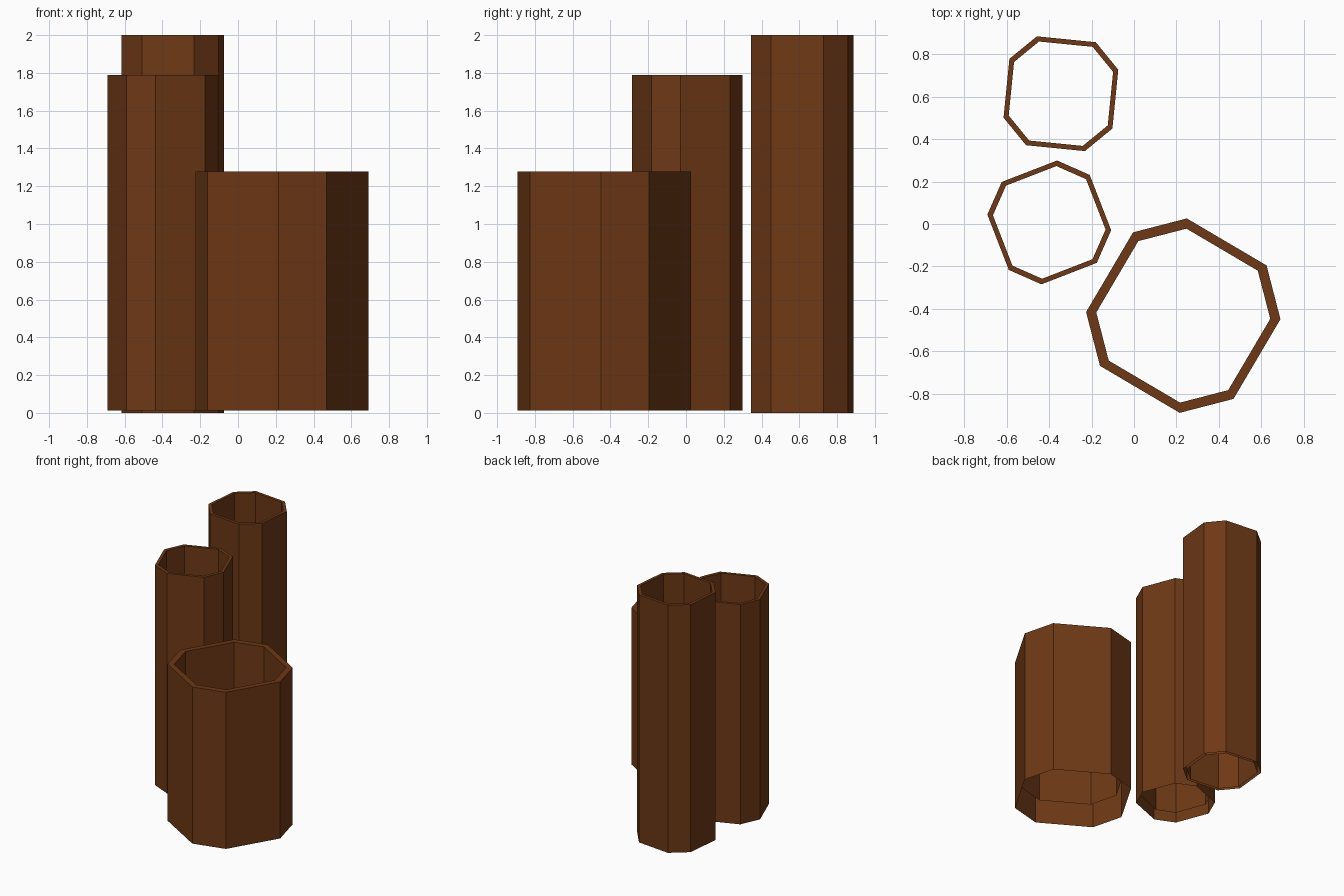
import bpy, bmesh, math

if "Cube" in bpy.data.objects:
    bpy.data.objects.remove(bpy.data.objects["Cube"])

# shared brown material
mat = bpy.data.materials.new("brown")
mat.diffuse_color = (0.155, 0.04, 0.008, 1)
mat.use_nodes = True
mat.node_tree.nodes["Principled BSDF"].inputs["Base Color"].default_value = mat.diffuse_color


def tube(name, x, y, radius, turn, z0, z1, inner, lift):
    """Open octagonal tube with alternating short and long sides."""
    bm = bmesh.new()

    def ring(r, z):
        angles = [math.radians(turn + 90 * k + s) for k in range(4) for s in (-16.6, 16.6)]
        return [bm.verts.new((x + r * math.cos(a), y + r * math.sin(a), z)) for a in angles]

    # outer wall, flat top rim, inner wall ending above the foot
    rings = [ring(radius, z0), ring(radius, z1),
             ring(radius * inner, z1), ring(radius * inner, z0 + lift)]
    for a, b in zip(rings, rings[1:]):
        for i in range(8):
            j = (i + 1) % 8
            bm.faces.new((a[i], a[j], b[j], b[i]))
    mesh = bpy.data.meshes.new(name)
    bm.to_mesh(mesh)
    bm.free()
    mesh.materials.append(mat)
    obj = bpy.data.objects.new(name, mesh)
    bpy.context.collection.objects.link(obj)


tube("tall_tube", -0.345, 0.615, 0.2935, 39.3, 0.0, 2.0, 0.91, 0.0)
tube("middle_tube", -0.40, 0.0075, 0.2945, 66.2, 0.012, 1.788, 0.91, 0.07)
tube("wide_tube", 0.2325, -0.4325, 0.459, 14.5, 0.012, 1.277, 0.895, 0.17)
